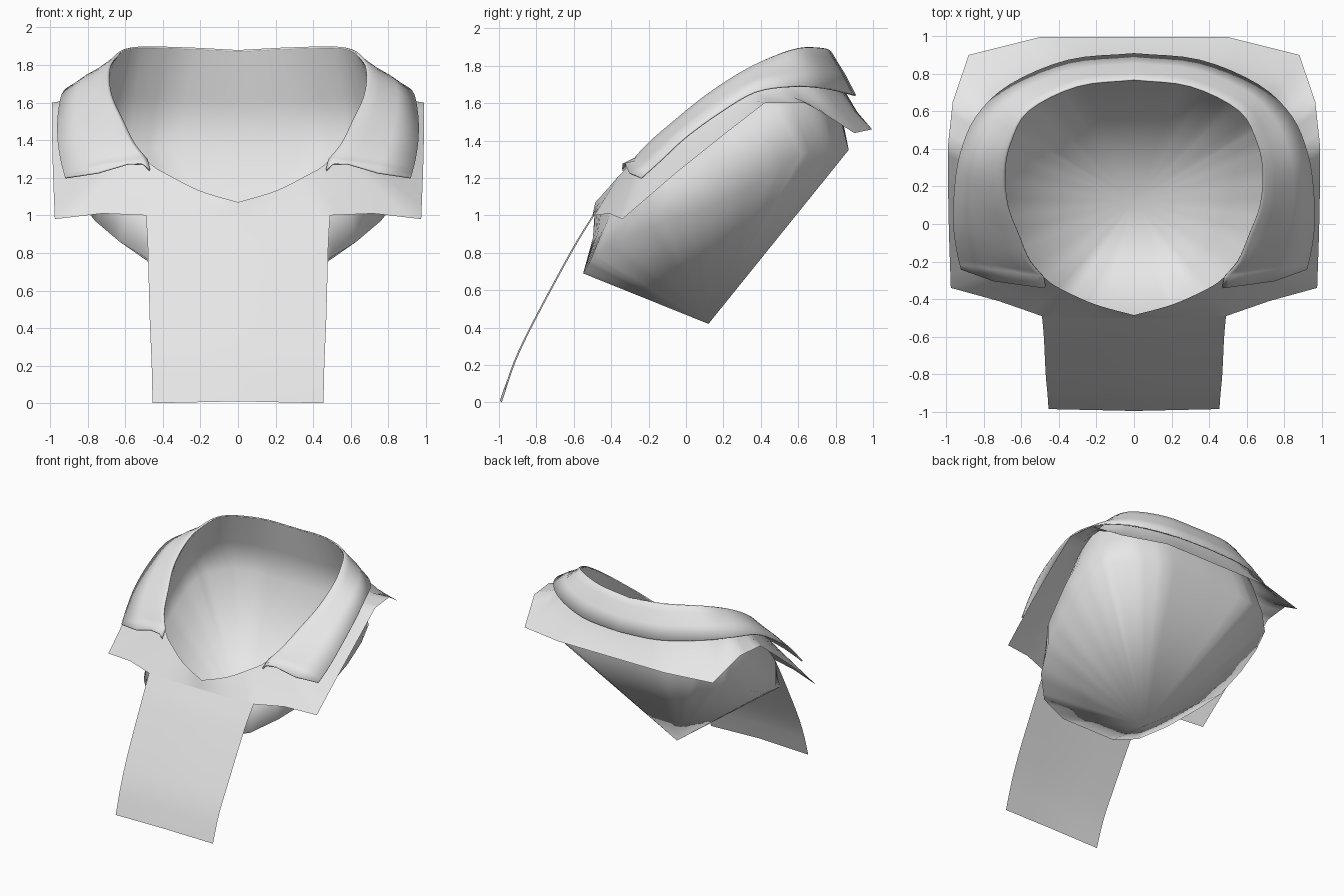
import bpy
from mathutils import Vector

old_cube = bpy.data.objects.get("Cube")
if old_cube:
    bpy.data.objects.remove(old_cube, do_unlink=True)

fabric = bpy.data.materials.new("light grey fabric")
fabric.use_nodes = True
grey = (0.8, 0.8, 0.8, 1)
fabric.diffuse_color = grey
fabric.node_tree.nodes["Principled BSDF"].inputs["Base Color"].default_value = grey


def sample(points, steps=4, smooth=True):
    """Resample a path, either as a smooth spline or with straight segments."""
    pts = [Vector(p) for p in points]
    result = []
    for i in range(len(pts) - 1):
        a, b = pts[i], pts[i + 1]
        before = pts[i - 1] if i else a * 2 - b
        after = pts[i + 2] if i + 2 < len(pts) else b * 2 - a
        for s in range(steps):
            t = s / steps
            p = a.lerp(b, t)
            if smooth:
                tan_a, tan_b = (b - before) / 2, (after - a) / 2
                u = 1 - t
                p = (a * (1 + 2 * t) * u * u + tan_a * t * u * u
                     + b * t * t * (3 - 2 * t) - tan_b * t * t * u)
            result.append(p)
    result.append(pts[-1])
    return result


def blend(row_a, row_b, t, lift=0):
    return [a.lerp(b, t) + Vector((0, 0, lift)) for a, b in zip(row_a, row_b)]


def sag(row, amount):
    """Lower a row towards the back, leaving its front in place."""
    return [p - Vector((0, 0, amount * min(1, max(0, p.y + .35)))) for p in row]


def loft(name, rows, thickness=0):
    """Skin the rows of one half and mirror it across the middle."""
    n = len(rows[0])
    verts = [p for row in rows for p in row]
    faces = [(r * n + c, r * n + c + 1, (r + 1) * n + c + 1, (r + 1) * n + c)
             for r in range(len(rows) - 1) for c in range(n - 1)]
    mesh = bpy.data.meshes.new(name)
    mesh.from_pydata(verts, [], faces)
    mesh.materials.append(fabric)
    mesh.shade_smooth()
    obj = bpy.data.objects.new(name, mesh)
    bpy.context.collection.objects.link(obj)
    mirror = obj.modifiers.new("mirror halves", "MIRROR")
    mirror.use_clip = True
    mirror.merge_threshold = 0.002
    weld = obj.modifiers.new("join points", "WELD")
    weld.merge_threshold = 0.001
    if thickness:
        solid = obj.modifiers.new("cloth thickness", "SOLIDIFY")
        solid.thickness = thickness
        solid.offset = 0


# Half outlines, running from the front middle round to the back middle
neck_points = [
    (0, -.485, 1.07), (.2, -.43, 1.13), (.36, -.36, 1.21), (.46, -.3, 1.27),
    (.55, -.2, 1.38), (.61, -.06, 1.5), (.67, .1, 1.63), (.685, .28, 1.75),
    (.655, .43, 1.83), (.56, .6, 1.89), (.3, .73, 1.89), (0, .765, 1.875)]
hem_points = [
    (0, -.5, 1), (.25, -.5, 1), (.49, -.49, 1), (.72, -.41, 1.01),
    (.975, -.34, .98), (.985, -.05, 1.23), (.99, .2, 1.43), (.99, .42, 1.6),
    (.965, .65, 1.6), (.88, .9, 1.44), (.5, .995, 1.46), (0, .995, 1.46)]
lining_points = [
    (0, -.55, .69), (.25, -.55, .69), (.47, -.51, .76), (.63, -.36, .86),
    (.76, -.12, .97), (.8, .08, 1.02), (.82, .3, 1.13), (.82, .48, 1.24),
    (.79, .62, 1.33), (.62, .79, 1.36), (.43, .87, 1.35), (0, .87, 1.35)]
collar_edge_points = [
    (.92, -.24, 1.2), (.945, -.13, 1.3), (.96, 0, 1.42), (.955, .18, 1.55),
    (.925, .37, 1.66), (.84, .57, 1.69), (.66, .74, 1.68), (.35, .87, 1.65),
    (0, .905, 1.64)]

neck = sample(neck_points)
hem = sample(hem_points, smooth=False)
lining = sample(lining_points, smooth=False)

# Yoke: the layer lying over the shoulders, under the collar
loft("yoke", [neck, sag(blend(neck, hem, .33), .06), sag(blend(neck, hem, .66), .05), hem])

# Hanging front panel
panel_side = sample([(.49, -.49, 1), (.48, -.6, .82), (.47, -.8, .45),
                     (.46, -.91, .22), (.455, -.985, 0)])
panel_middle = [Vector((0, p.y - .01, p.z + .01 * (p.z < .1))) for p in panel_side]
loft("front_panel", [panel_middle, blend(panel_middle, panel_side, .5), panel_side])

# Lining: a deep pouch under the neck opening, drawn to a low point
low_point = [Vector((0, .12, .42))] * len(lining)
pouch_side = blend(neck, lining, .5)
for p in pouch_side:
    p.x *= 1.11 - .16 * max(0, p.y - .2)
    p.y += .02 * (p.y < -.3)
loft("neck_lining", [neck, pouch_side, lining, low_point])

# Turned-down collar: rolled crest, fall and free edge
stand = sample(neck_points[3:])
edge = sample(collar_edge_points)
crest = blend(stand, edge, .06, .012)
shoulder = blend(stand, edge, .25, .012)
fall = blend(stand, edge, .62, .015)
# Wavy front end of the collar where it tucks in beside the neck
for row, shift, drop in ((stand, .01, .03), (crest, .015, .005),
                         (shoulder, .01, -.01), (fall, 0, .015)):
    row[0] += Vector((shift, -.04, -drop))
loft("collar", [stand, crest, shoulder, fall, edge], thickness=.01)
